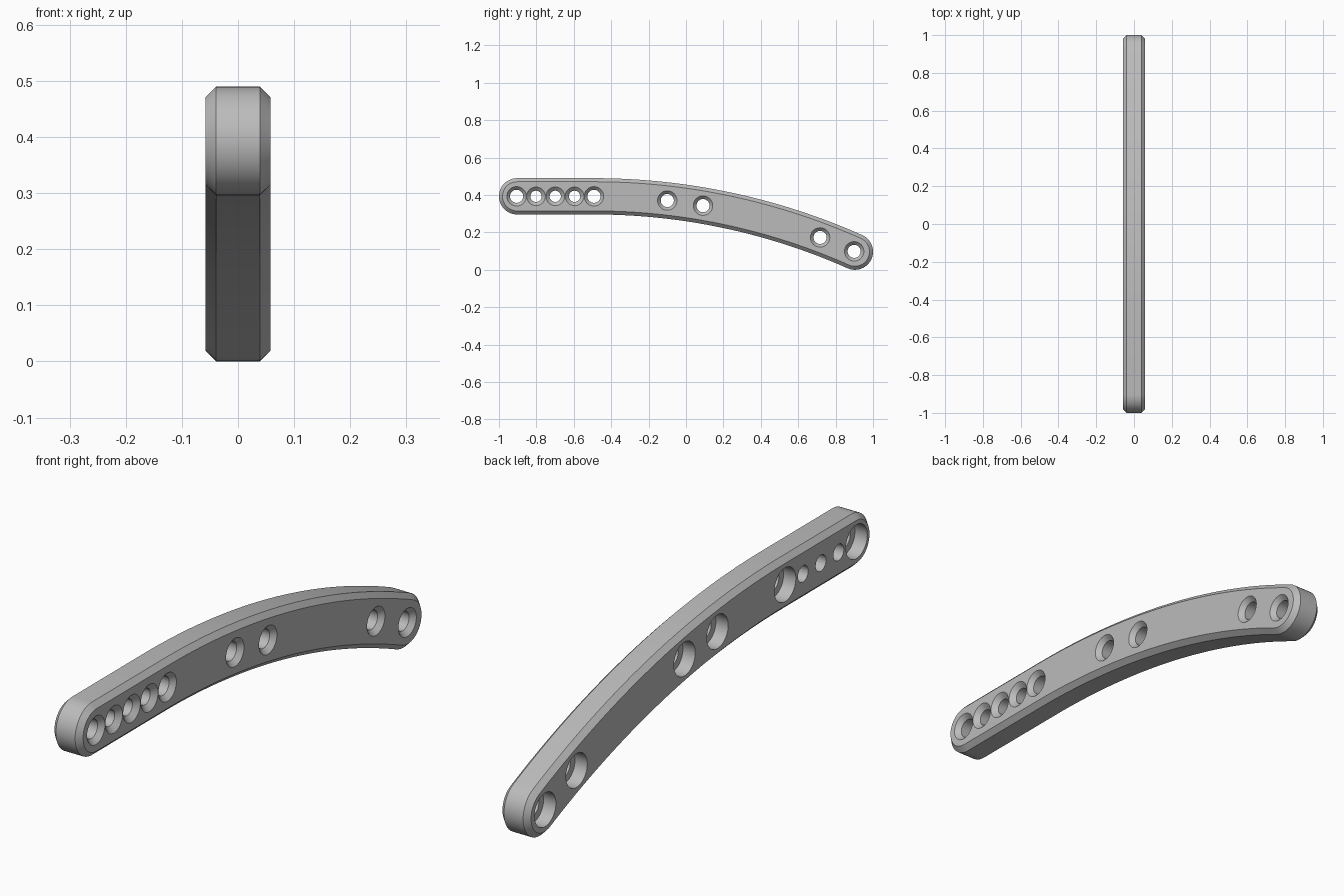
import bpy
import bmesh
from math import sin, cos, pi, asin, sqrt

if "Cube" in bpy.data.objects:
    bpy.data.objects.remove(bpy.data.objects["Cube"], do_unlink=True)

END_Y, TOP_Z, HALF_W = 0.903, 0.393, 0.097   # end centres, straight height, half width
HALF_T, CHAMFER = 0.058, 0.019               # half thickness, edge chamfer
BEND_Y = -0.492                              # where the straight part turns into the arc
DROP = TOP_Z - HALF_W
RUN = END_Y - BEND_Y
BEND_R = (RUN ** 2 + DROP ** 2) / (2 * DROP)
BEND_A = asin(RUN / BEND_R)

grey = bpy.data.materials.new("plain grey")
grey.use_nodes = True
grey.diffuse_color = (0.5, 0.5, 0.5, 1)
grey.node_tree.nodes["Principled BSDF"].inputs["Base Color"].default_value = (0.5, 0.5, 0.5, 1)


def arc(cy, cz, r, start, end, steps):
    """Points on an arc; angles run from straight up towards +y."""
    angles = [start + (end - start) * i / steps for i in range(steps + 1)]
    return [(cy + r * sin(a), cz + r * cos(a)) for a in angles]


def outline(r):
    """Closed side outline of the bar at half width r."""
    cz = TOP_Z - BEND_R
    top = arc(BEND_Y, cz, BEND_R + r, 0, BEND_A, 40)
    nose = arc(END_Y, HALF_W, r, BEND_A, BEND_A + pi, 24)[1:-1]
    under = arc(BEND_Y, cz, BEND_R - r, BEND_A, 0, 40)
    tail = arc(-END_Y, TOP_Z, r, pi, 2 * pi, 24)
    return top + nose + under + tail


def loft(bm, rings):
    """Skin a stack of equal closed rings and cap both ends."""
    loops = [[bm.verts.new(p) for p in ring] for ring in rings]
    n = len(loops[0])
    for a, b in zip(loops, loops[1:]):
        for i in range(n):
            j = (i + 1) % n
            bm.faces.new((a[i], a[j], b[j], b[i]))
    bm.faces.new(loops[0])
    bm.faces.new(loops[-1])


def make_object(name, bm):
    bmesh.ops.recalc_face_normals(bm, faces=bm.faces)
    mesh = bpy.data.meshes.new(name)
    bm.to_mesh(mesh)
    bm.free()
    mesh.materials.append(grey)
    obj = bpy.data.objects.new(name, mesh)
    bpy.context.collection.objects.link(obj)
    return obj


# Curved bar with chamfered rims
bm = bmesh.new()
inner, outer = HALF_T - CHAMFER, HALF_W - CHAMFER
loft(bm, [[(x, y, z) for y, z in outline(r)]
          for x, r in ((-HALF_T, outer), (-inner, HALF_W), (inner, HALF_W), (HALF_T, outer))])
bar = make_object("curved_bar", bm)


def centre_z(y):
    d = max(0, y - BEND_Y)
    return TOP_Z - BEND_R + sqrt(BEND_R ** 2 - d * d)


# Holes: countersunk on +x; the wide ones also have a round pocket on -x
def hole_cutter(bm, y, wide):
    bore, sink = (0.035, 0.052) if wide else (0.03, 0.05)
    profile = [(0.1, sink), (HALF_T, sink), (HALF_T - 0.018, bore)]
    if wide:
        profile += [(-0.008, bore), (-0.008, 0.062), (-0.1, 0.062)]
    else:
        profile += [(-0.1, bore)]
    loft(bm, [[(x, py, pz) for py, pz in arc(y, centre_z(y), r, 0, 2 * pi, 40)[:-1]]
              for x, r in profile])


bm = bmesh.new()
for y in (-0.906, BEND_Y, -0.1, 0.091, 0.717, 0.899):
    hole_cutter(bm, y, True)
for y in (-0.802, -0.699, -0.596):
    hole_cutter(bm, y, False)
cutter = make_object("hole_cutter", bm)
cutter.hide_render = True

# Cut the holes, then drop the cutter
cut = bar.modifiers.new("holes", "BOOLEAN")
cut.operation = "DIFFERENCE"
cut.solver = "EXACT"
cut.object = cutter
for obj in bpy.context.selected_objects:
    obj.select_set(False)
bar.select_set(True)
bpy.context.view_layer.objects.active = bar
bpy.ops.object.modifier_apply(modifier=cut.name)
bpy.data.objects.remove(cutter, do_unlink=True)
bpy.ops.object.shade_smooth_by_angle()
